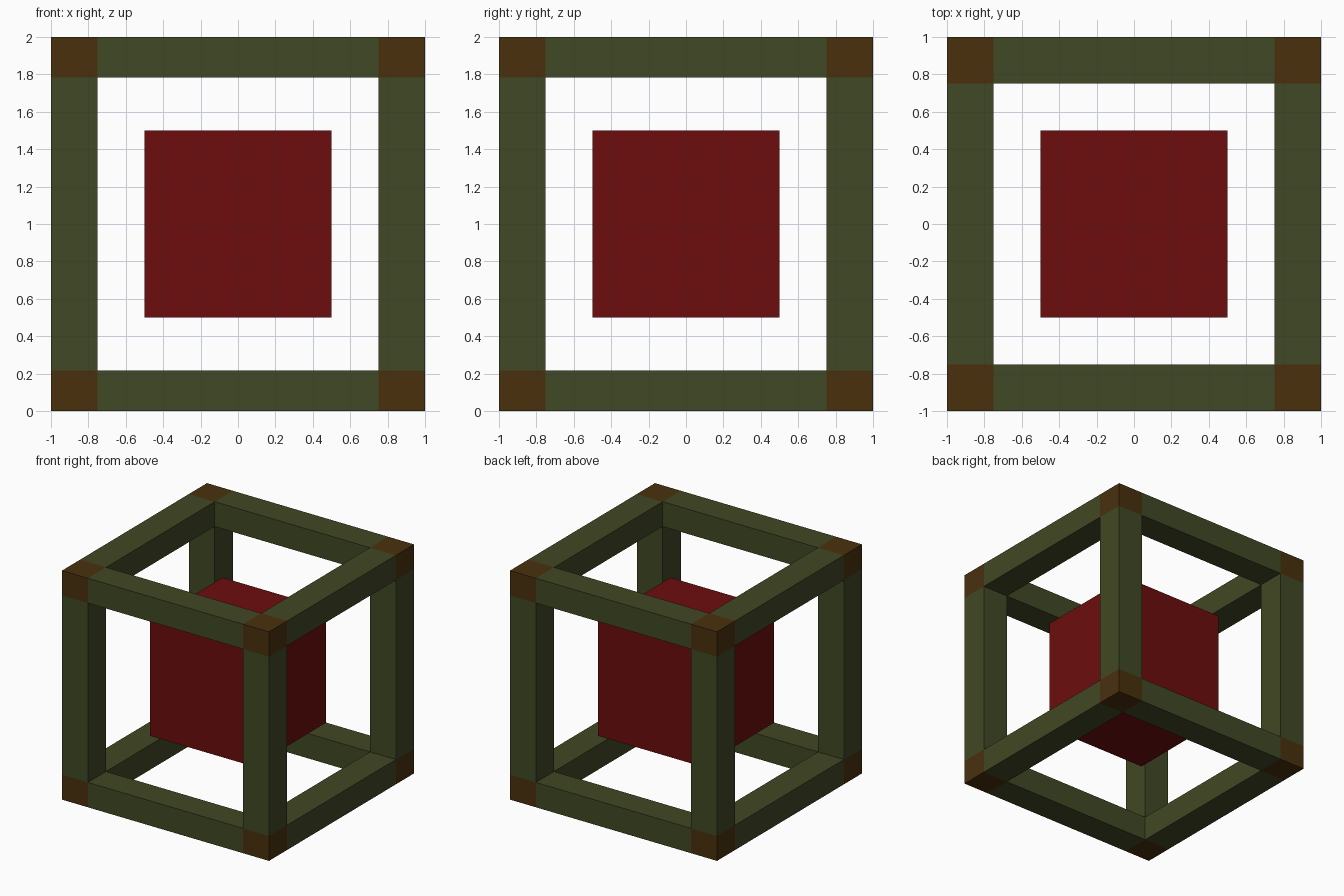
import bpy
from itertools import product

if "Cube" in bpy.data.objects:
    bpy.data.objects.remove(bpy.data.objects["Cube"], do_unlink=True)


def material(name, rgb):
    m = bpy.data.materials.new(name)
    m.use_nodes = True
    col = (*rgb, 1.0)
    m.diffuse_color = col
    m.node_tree.nodes["Principled BSDF"].inputs["Base Color"].default_value = col
    return m


GREEN = material("olive green", (0.053, 0.065, 0.018))
BROWN = material("dark brown", (0.067, 0.030, 0.004))
RED = material("deep red", (0.153, 0.004, 0.004))


def box(name, centre, size, mat):
    bpy.ops.mesh.primitive_cube_add(size=1, location=centre)
    ob = bpy.context.object
    ob.name = name
    ob.scale = size
    bpy.ops.object.transform_apply(location=False, rotation=False, scale=True)
    ob.data.materials.append(mat)
    return ob


# Frame section: full width across x and y, slightly thinner in z
T = (0.25, 0.25, 0.217)
OFF = [1 - t / 2 for t in T]      # bar centre distance from the frame centre
SPAN = [2 - 2 * t for t in T]     # clear length between corner blocks

# Corner blocks
for s in product((-1, 1), repeat=3):
    c = [s[i] * OFF[i] for i in range(3)]
    box("corner_block", (c[0], c[1], c[2] + 1), T, BROWN)

# Twelve bars, four along each axis
for axis, name in enumerate(("side_to_side_bar", "front_to_back_bar", "upright_bar")):
    a, b = [i for i in range(3) if i != axis]
    for sa, sb in product((-1, 1), repeat=2):
        c, size = [0, 0, 0], list(T)
        c[a], c[b] = sa * OFF[a], sb * OFF[b]
        size[axis] = SPAN[axis]
        box(name, (c[0], c[1], c[2] + 1), size, GREEN)

# Floating cube in the middle
box("core_cube", (0, 0, 1), (1, 1, 1), RED)
